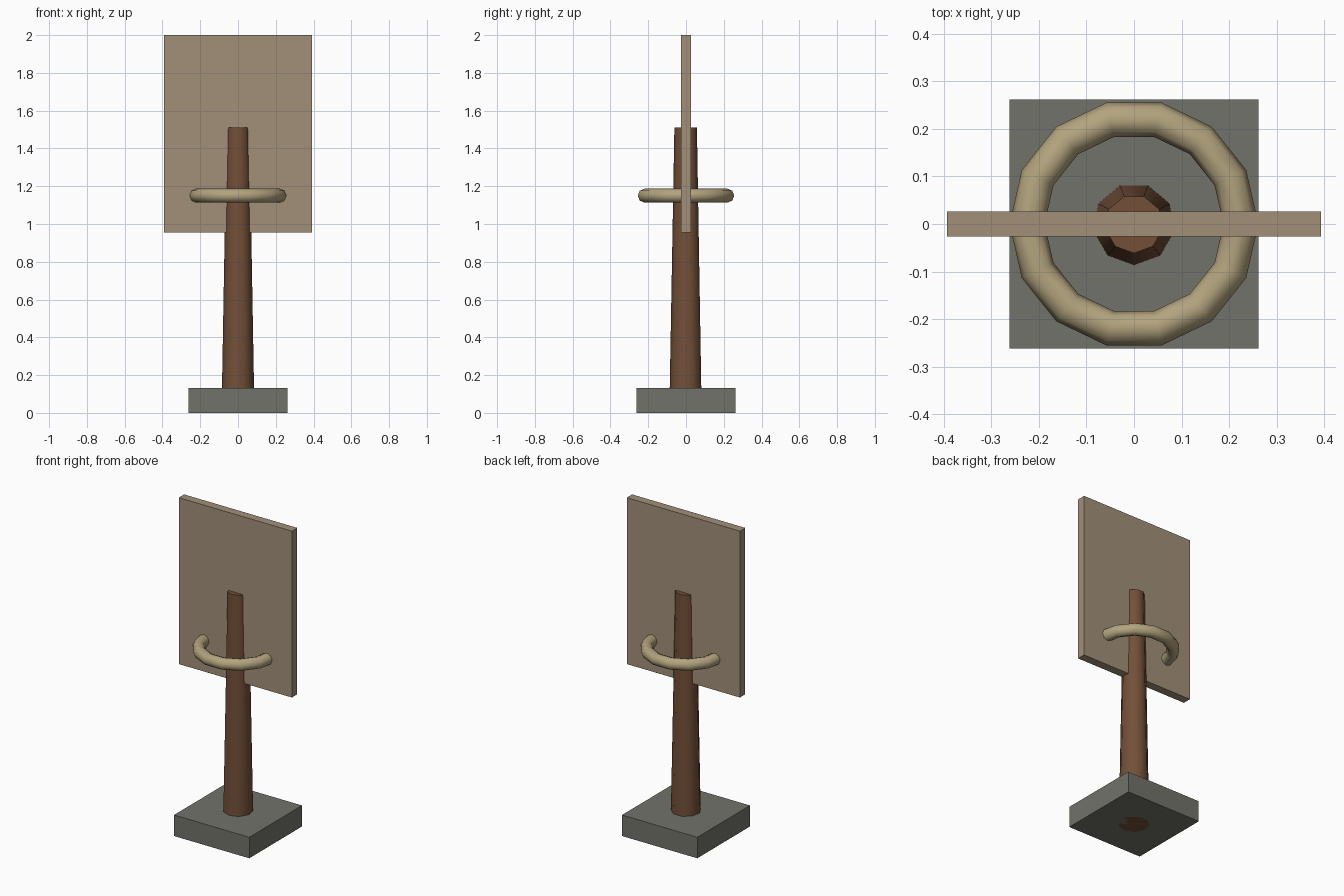
import bpy
from math import pi, radians

if "Cube" in bpy.data.objects:
    bpy.data.objects.remove(bpy.data.objects["Cube"])


def finish(name, color, smooth=False):
    """Name the active object, colour it and optionally smooth it."""
    ob = bpy.context.object
    ob.name = name
    mat = bpy.data.materials.new(name + "_material")
    mat.diffuse_color = (*color, 1)
    mat.use_nodes = True
    mat.node_tree.nodes["Principled BSDF"].inputs["Base Color"].default_value = mat.diffuse_color
    ob.data.materials.append(mat)
    if smooth:
        bpy.ops.object.shade_smooth_by_angle(angle=radians(50))
    return ob


def box(name, size, z0, color):
    bpy.ops.mesh.primitive_cube_add(size=1, location=(0, 0, z0 + size[2] / 2))
    bpy.context.object.scale = size
    bpy.ops.object.transform_apply(location=False, rotation=False, scale=True)
    return finish(name, color)


# Square stone foot
box("stone_base", (0.523, 0.523, 0.132), 0, (0.17, 0.17, 0.145))

# Nine-sided tapered post, running down through the foot
bpy.ops.mesh.primitive_cone_add(vertices=9, radius1=0.0885, radius2=0.0615,
                                depth=1.51, location=(0, 0, 0.755),
                                rotation=(0, 0, pi))
finish("wooden_post", (0.17, 0.08, 0.04), smooth=True)

# Upright target board set through the post
box("board", (0.786, 0.053, 1.045), 0.955, (0.36, 0.28, 0.19))

# Rope ring around the post, passing through the board
bpy.ops.mesh.primitive_torus_add(major_segments=14, minor_segments=8,
                                 major_radius=0.225, minor_radius=0.037,
                                 location=(0, 0, 1.15))
finish("rope_ring", (0.45, 0.37, 0.21), smooth=True)
